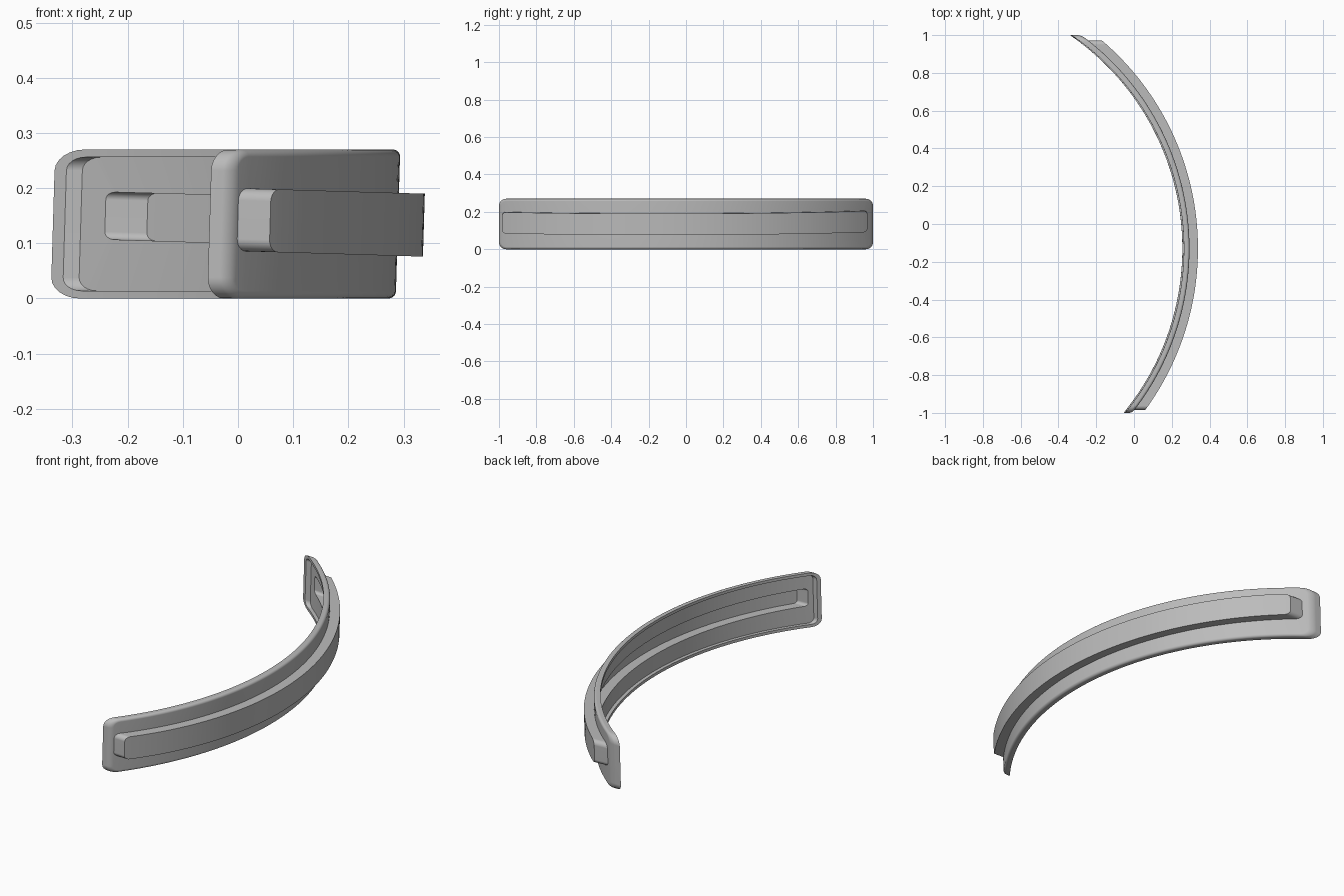
import bpy, bmesh
from math import sin, cos, sqrt, pi

if "Cube" in bpy.data.objects:
    bpy.data.objects.remove(bpy.data.objects["Cube"], do_unlink=True)

CENTRE_X, CENTRE_Y = -1.11, -0.13   # axis of the bend
MID_Z = 0.135
TILT = 0.03
SIDE_STEPS, CORNER_STEPS, FILLET_STEPS = 72, 6, 5

grey = bpy.data.materials.new("satin_grey")
grey.use_nodes = True
colour = (0.5, 0.5, 0.5, 1)
grey.diffuse_color = colour
grey.node_tree.nodes["Principled BSDF"].inputs["Base Color"].default_value = colour


def half_outline(y0, y1, half, corner):
    """Upper half of a rounded rectangle, as (y, height above middle)."""
    pts = []
    for i in range(CORNER_STEPS + 1):
        a = pi / 2 * i / CORNER_STEPS
        pts.append((y0 + corner * (1 - cos(a)), half - corner * (1 - sin(a))))
    end = [(y0 + y1 - y, h) for y, h in reversed(pts)]
    a, b = pts[-1][0], end[0][0]
    side = [(a + (b - a) * i / SIDE_STEPS, half) for i in range(1, SIDE_STEPS)]
    return pts + side + end


def ring(bm, radius, y0, y1, half, corner, ridge=False):
    """Rounded rectangle wrapped onto the bend at the given radius."""
    top, bottom = [], []
    for y, h in half_outline(y0, y1, half, corner):
        x = CENTRE_X + sqrt(radius ** 2 - (y - CENTRE_Y) ** 2)
        middle = 0.143 - TILT * x if ridge else MID_Z
        for sign, row in ((1, top), (-1, bottom)):
            z = middle + sign * h
            row.append(bm.verts.new((x + TILT * (z - MID_Z), y, z)))
    return top, bottom


def cap(bm, rows):
    top, bottom = rows
    for i in range(len(top) - 1):
        bm.faces.new((top[i], top[i + 1], bottom[i + 1], bottom[i]))


def bridge(bm, rows_a, rows_b):
    a = rows_a[0] + rows_a[1][::-1]
    b = rows_b[0] + rows_b[1][::-1]
    for i in range(len(a)):
        j = (i + 1) % len(a)
        bm.faces.new((a[i], a[j], b[j], b[i]))


bm = bmesh.new()
rings = []

# Raised rib on the outside
for radius in (1.447, 1.40):
    rings.append(ring(bm, radius, -0.984, 0.971, 0.057, 0.022, True))

# Flange with a rounded outer edge
fillet = 0.013
for i in range(FILLET_STEPS + 1):
    a = pi / 2 * i / FILLET_STEPS
    inset = fillet * (1 - sin(a))
    rings.append(ring(bm, 1.40 - fillet * (1 - cos(a)), -1 + inset, 1 - inset,
                      MID_Z - inset, 0.038 - inset))
rings.append(ring(bm, 1.37, -1, 1, MID_Z, 0.038))

# Shallow recess on the inside, behind a narrow rim
for radius in (1.37, 1.387):
    rings.append(ring(bm, radius, -0.985, 0.985, 0.121, 0.024))

# Groove hollowed into the rib
for radius in (1.387, 1.436):
    rings.append(ring(bm, radius, -0.965, 0.951, 0.043, 0.014, True))

for a, b in zip(rings, rings[1:]):
    bridge(bm, a, b)
cap(bm, rings[0])
cap(bm, rings[-1])
bmesh.ops.recalc_face_normals(bm, faces=bm.faces)

mesh = bpy.data.meshes.new("curved_trim_strip")
bm.to_mesh(mesh)
bm.free()
mesh.materials.append(grey)
strip = bpy.data.objects.new("curved_trim_strip", mesh)
bpy.context.collection.objects.link(strip)

# Smooth curves, crisp edges
bpy.ops.object.select_all(action="DESELECT")
strip.select_set(True)
bpy.context.view_layer.objects.active = strip
bpy.ops.object.shade_smooth_by_angle(angle=pi / 6)
weighted = strip.modifiers.new("even_shading", "WEIGHTED_NORMAL")
weighted.keep_sharp = True
